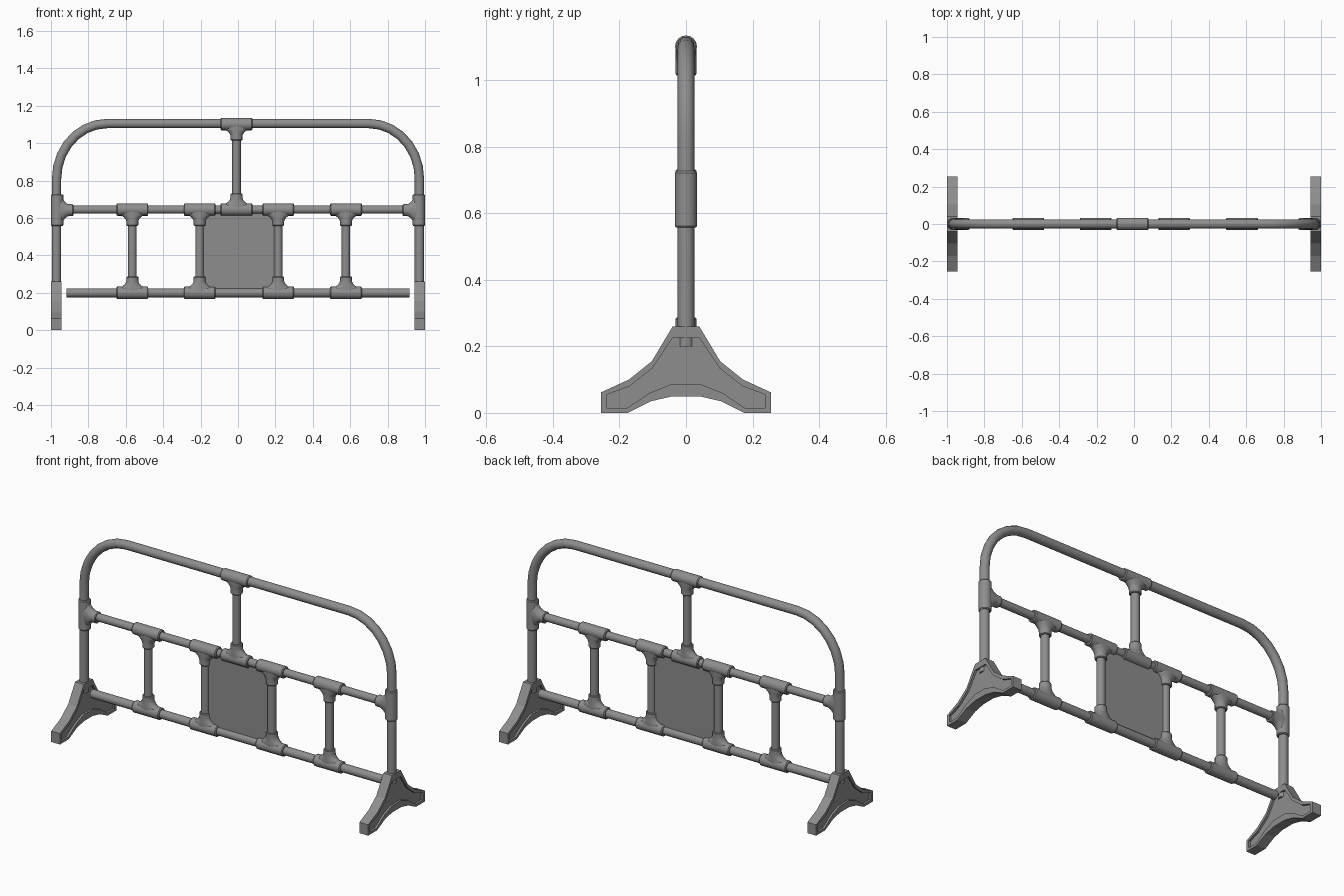
import bpy
import bmesh
from math import sin, cos, pi
from mathutils import Vector

cube = bpy.data.objects.get("Cube")
if cube:
    bpy.data.objects.remove(cube, do_unlink=True)

# Single plastic colour
GREY = (0.27, 0.27, 0.27, 1)
grey = bpy.data.materials.new("mid grey")
grey.use_nodes = True
grey.diffuse_color = GREY
grey.node_tree.nodes["Principled BSDF"].inputs["Base Color"].default_value = GREY

SIDES = 16
PIPE = 0.024
SLEEVE = 0.033
Y = Vector((0, 1, 0))
RIGHT, UP = Vector((1, 0, 0)), Vector((0, 0, 1))


def finish(bm, name, smooth=False):
    bmesh.ops.recalc_face_normals(bm, faces=bm.faces)
    mesh = bpy.data.meshes.new(name)
    bm.to_mesh(mesh)
    bm.free()
    mesh.materials.append(grey)
    obj = bpy.data.objects.new(name, mesh)
    bpy.context.collection.objects.link(obj)
    if smooth:
        bpy.ops.object.select_all(action='DESELECT')
        obj.select_set(True)
        bpy.context.view_layer.objects.active = obj
        bpy.ops.object.shade_smooth_by_angle(angle=pi / 5)
    return obj


def loft(bm, rings):
    """Skin elliptical rings (centre, direction, in-plane radius, depth radius)."""
    loops = []
    for centre, direction, wide, deep in rings:
        side = direction.cross(Y).normalized()
        angles = [2 * pi * i / SIDES for i in range(SIDES)]
        loops.append([bm.verts.new(centre + side * wide * cos(a) + Y * deep * sin(a))
                      for a in angles])
    for low, high in zip(loops, loops[1:]):
        for i in range(SIDES):
            j = (i + 1) % SIDES
            bm.faces.new((low[i], low[j], high[j], high[i]))
    bm.faces.new(loops[0])
    bm.faces.new(loops[-1])


def pipe(name, start, end, radius=PIPE):
    a, b = Vector((start[0], 0, start[1])), Vector((end[0], 0, end[1]))
    bm = bmesh.new()
    loft(bm, [(p, b - a, radius, radius) for p in (a, b)])
    finish(bm, name, True)


def tee(name, x, z, branch):
    """Sleeve with rounded rims and a webbed branch collar."""
    centre = Vector((x, 0, z))
    run = UP if abs(branch.x) > 0.5 else RIGHT
    bm = bmesh.new()
    rims = [(-0.085, 0.029), (-0.08, SLEEVE), (0.08, SLEEVE), (0.085, 0.029)]
    loft(bm, [(centre + run * d, run, r, r) for d, r in rims])
    flare = [(0, 0.07), (0.027, 0.067), (0.034, 0.055), (0.042, 0.044),
             (0.052, 0.036), (0.062, 0.032), (0.083, 0.032), (0.087, 0.028)]
    loft(bm, [(centre + branch * d, branch, w, min(w, 0.031)) for d, w in flare])
    finish(bm, name, True)


TOP, MID, LOW = 1.105, 0.645, 0.2
SIDE = 0.97

# Arched outer frame
quarter = [i * pi / 14 for i in range(8)]
bend = [(Vector((0.7 + 0.27 * cos(a), 0, 0.81 + (TOP - 0.81) * sin(a))),
         Vector((-0.27 * sin(a), 0, (TOP - 0.81) * cos(a)))) for a in quarter]
path = [(Vector((SIDE, 0, 0.2)), UP)] + bend
path += [(Vector((-p.x, 0, p.z)), Vector((d.x, 0, -d.z))) for p, d in reversed(path)]
bm = bmesh.new()
loft(bm, [(p, d, 0.025, 0.025) for p, d in path])
finish(bm, "arched_frame", True)

# Rails
pipe("middle_rail", (-SIDE, MID), (SIDE, MID), 0.022)
pipe("lower_rail", (-0.917, LOW), (0.917, LOW))

# Posts with tee fittings
for i, x in enumerate((-0.565, -0.205, 0.215, 0.577)):
    pipe(f"post_{i + 1}", (x, LOW), (x, MID), 0.023)
    tee(f"post_upper_tee_{i + 1}", x, MID, -UP)
    tee(f"post_lower_tee_{i + 1}", x, LOW, UP)
pipe("centre_post", (-0.008, MID), (-0.008, TOP), 0.023)
tee("centre_upper_tee", -0.008, 1.102, -UP)
tee("centre_lower_tee", -0.008, MID, UP)

# Flat centre panel
bm = bmesh.new()
bmesh.ops.create_cube(bm, size=1)
bmesh.ops.scale(bm, vec=(0.41, 0.012, 0.42), verts=bm.verts)
bmesh.ops.translate(bm, vec=(0.005, 0, 0.415), verts=bm.verts)
finish(bm, "centre_panel")


# Splayed feet with a recessed face on both sides
OUTER = [(0.04, 0.26), (0.103, 0.155), (0.172, 0.1), (0.255, 0.062),
         (0.255, 0), (0.175, 0), (0.105, 0.035), (0.04, 0.05)]
INNER = [(0.04, 0.225), (0.1, 0.135), (0.17, 0.08), (0.238, 0.055),
         (0.238, 0.014), (0.178, 0.014), (0.11, 0.06), (0.042, 0.087)]


def foot(name, x):
    bm = bmesh.new()
    layers = []
    for profile, offset in ((INNER, -0.016), (INNER, -0.0275), (OUTER, -0.0275),
                            (OUTER, 0.0275), (INNER, 0.0275), (INNER, 0.016)):
        outline = profile + [(-y, z) for y, z in reversed(profile)]
        layers.append([bm.verts.new((x + offset, y, z)) for y, z in outline])
    for a, b in zip(layers, layers[1:]):
        for i in range(len(a)):
            j = (i + 1) % len(a)
            bm.faces.new((a[i], a[j], b[j], b[i]))
    bm.faces.new(layers[0])
    bm.faces.new(layers[-1])
    finish(bm, name)


for side, s in (("left", 1), ("right", -1)):
    tee(f"{side}_frame_tee", s * 0.967, MID - 0.003, RIGHT * -s)
    foot(f"{side}_foot", s * 0.9715)
